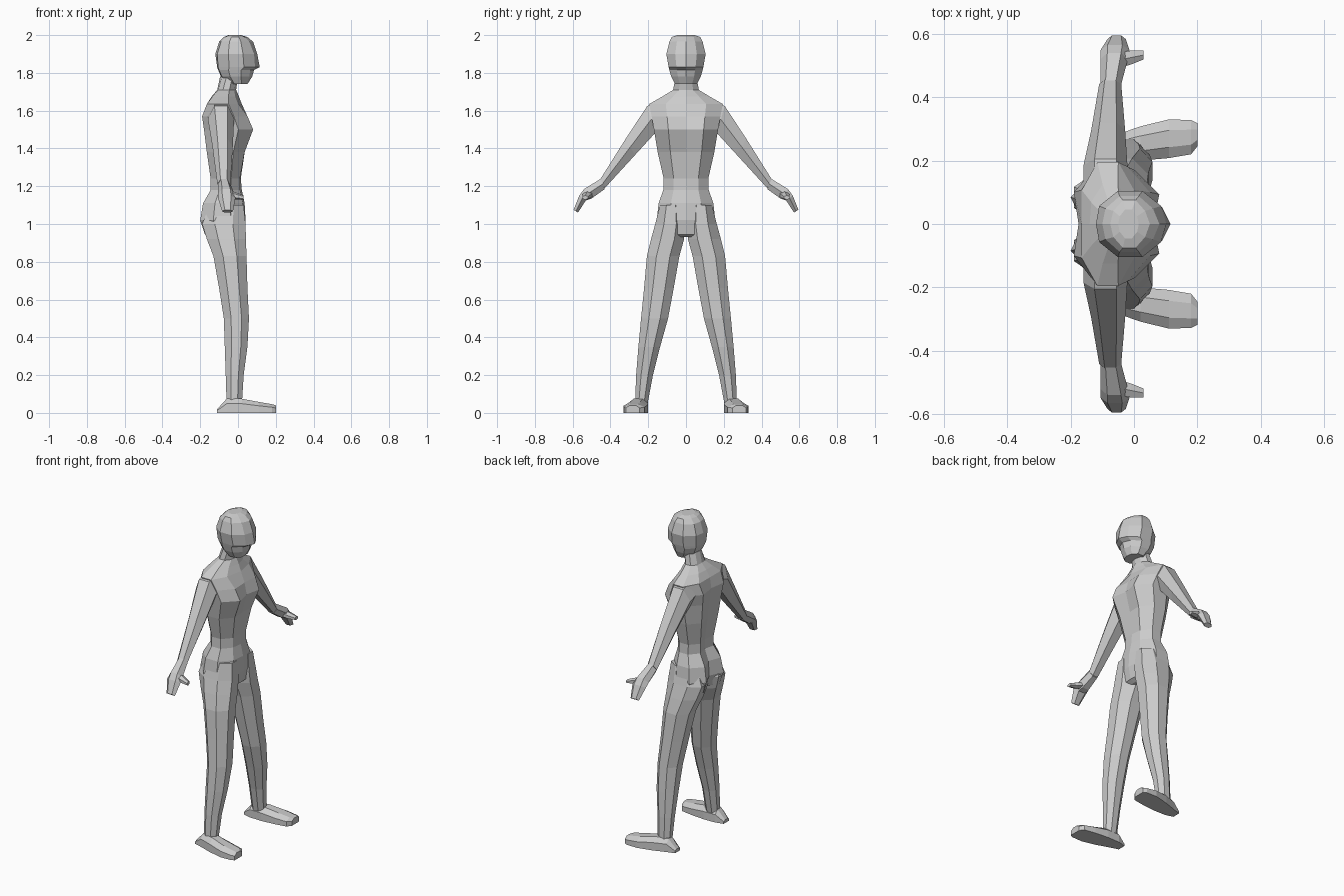
import bpy, bmesh, math
from mathutils import Vector

grey = bpy.data.materials.new("light grey")
grey.diffuse_color = (0.6, 0.6, 0.6, 1)


def loft(name, rings, mirror=False):
    """Skin closed rings of equal length, cap both ends; optionally mirror across y."""
    bm = bmesh.new()
    rows = [[bm.verts.new(p) for p in r] for r in rings]
    n = len(rows[0])
    for a, b in zip(rows, rows[1:]):
        for i in range(n):
            j = (i + 1) % n
            bm.faces.new((a[i], a[j], b[j], b[i]))
    bm.faces.new(rows[0])
    bm.faces.new(rows[-1])
    bmesh.ops.recalc_face_normals(bm, faces=bm.faces)
    me = bpy.data.meshes.new(name)
    bm.to_mesh(me)
    bm.free()
    me.materials.append(grey)
    ob = bpy.data.objects.new(name, me)
    bpy.context.collection.objects.link(ob)
    if mirror:
        m = ob.modifiers.new("mirror", 'MIRROR')
        m.use_axis = (False, True, False)
        m.use_mirror_merge = False
    return ob


def oval(c, u, v, n):
    """Polygon whose flats reach the half-axes u and v."""
    c, u, v = Vector(c), Vector(u), Vector(v)
    k = 1 / math.cos(math.pi / n)
    return [c + k * (u * math.cos(t) + v * math.sin(t))
            for t in ((i + 0.5) * 2 * math.pi / n for i in range(n))]


def body_ring(z, w, fc, fb, bb, bc, bulge=0.55):
    """Symmetric ring: front centre, front bulge, two side points, back bulge, back centre."""
    mid, d = (fb + bb) / 2, fb - bb
    half = [(fb, w * bulge), (mid + d * 0.2, w), (mid - d * 0.2, w), (bb, w * bulge)]
    pts = [(fc, 0)] + half + [(bc, 0)] + [(x, -y) for x, y in reversed(half)]
    return [Vector((x, y, z)) for x, y in pts]


# Torso with neck: z, half width, front centre, front bulge, back bulge, back centre
loft("torso", [body_ring(*r) for r in [
    (0.93, 0.05, 0.00, 0.00, -0.09, -0.09),
    (0.945, 0.14, 0.025, 0.02, -0.175, -0.13),
    (1.02, 0.155, 0.04, 0.03, -0.20, -0.16),
    (1.11, 0.145, 0.035, 0.025, -0.185, -0.155),
    (1.18, 0.12, 0.02, 0.01, -0.145, -0.13),
    (1.24, 0.118, 0.015, 0.01, -0.145, -0.13),
    (1.38, 0.15, 0.03, 0.035, -0.165, -0.15),
    (1.50, 0.17, 0.06, 0.08, -0.18, -0.165),
    (1.57, 0.182, 0.045, 0.05, -0.19, -0.175),
    (1.635, 0.195, 0.02, 0.00, -0.165, -0.165),
    (1.675, 0.125, 0.005, -0.015, -0.135, -0.14),
    (1.71, 0.068, -0.01, -0.02, -0.105, -0.11),
    (1.78, 0.055, 0.0, -0.005, -0.085, -0.095)]])

# Head, with the brow jutting over the face
loft("head", [body_ring(*r) for r in [
    (1.74, 0.058, 0.05, 0.045, -0.045, -0.055),
    (1.78, 0.078, 0.075, 0.06, -0.085, -0.09),
    (1.815, 0.088, 0.085, 0.065, -0.10, -0.105),
    (1.83, 0.092, 0.115, 0.09, -0.105, -0.11),
    (1.90, 0.104, 0.102, 0.085, -0.11, -0.12),
    (1.965, 0.088, 0.08, 0.06, -0.09, -0.10),
    (1.99, 0.075, 0.05, 0.035, -0.065, -0.075),
    (2.00, 0.045, 0.015, 0.01, -0.045, -0.05)]])

# Legs: z, inner y, outer y, back x, front x
loft("leg", [oval(((x0 + x1) / 2, (y0 + y1) / 2, z), ((x1 - x0) / 2, 0, 0),
                  (0, (y1 - y0) / 2, 0), 8) for z, y0, y1, x0, x1 in [
    (1.10, 0.02, 0.138, -0.15, 0.03),
    (1.00, 0.005, 0.163, -0.19, 0.04),
    (0.92, 0.01, 0.185, -0.165, 0.042),
    (0.83, 0.035, 0.207, -0.13, 0.045),
    (0.66, 0.065, 0.222, -0.10, 0.05),
    (0.50, 0.095, 0.238, -0.075, 0.058),
    (0.35, 0.137, 0.252, -0.07, 0.05),
    (0.20, 0.175, 0.264, -0.065, 0.03),
    (0.04, 0.205, 0.27, -0.06, 0.02)]], True)

# Feet: x, inner y, outer y, top z at the ridge
loft("foot", [[(x, y0, 0.0), (x, y1, 0.0), (x, y1, z * 0.65),
               (x, y1 - (y1 - y0) * 0.28, z), (x, y0 + (y1 - y0) * 0.28, z), (x, y0, z * 0.65)]
              for x, y0, y1, z in [
    (-0.11, 0.215, 0.265, 0.02), (-0.06, 0.202, 0.28, 0.075), (0.02, 0.20, 0.308, 0.075),
    (0.11, 0.208, 0.33, 0.058), (0.18, 0.22, 0.328, 0.046), (0.20, 0.245, 0.318, 0.04)]], True)


def arm_ring(ty, tz, by, bz, x0, x1, n=6):
    c = ((x0 + x1) / 2, (ty + by) / 2, (tz + bz) / 2)
    return oval(c, (0, (ty - by) / 2, (tz - bz) / 2), ((x1 - x0) / 2, 0, 0), n)


# Arms and hands: upper y z, lower y z, back x, front x
loft("arm", [arm_ring(*r) for r in [
    (0.13, 1.65, 0.11, 1.50, -0.15, -0.02),
    (0.205, 1.625, 0.165, 1.48, -0.15, -0.03),
    (0.32, 1.45, 0.27, 1.365, -0.128, -0.035),
    (0.455, 1.235, 0.43, 1.19, -0.105, -0.045)]], True)
loft("hand", [arm_ring(*r) for r in [
    (0.45, 1.24, 0.43, 1.185, -0.102, -0.045),
    (0.54, 1.185, 0.50, 1.135, -0.10, -0.025),
    (0.565, 1.15, 0.53, 1.125, -0.10, -0.02),
    (0.595, 1.075, 0.572, 1.06, -0.08, -0.03)]], True)

# Thumbs, pointing forward
loft("thumb", [oval((x, y, z), (0, w, 0), (0, 0, h), 6) for x, y, z, w, h in [
    (-0.06, 0.515, 1.16, 0.025, 0.02),
    (-0.01, 0.525, 1.148, 0.022, 0.016),
    (0.03, 0.533, 1.14, 0.014, 0.01)]], True)
